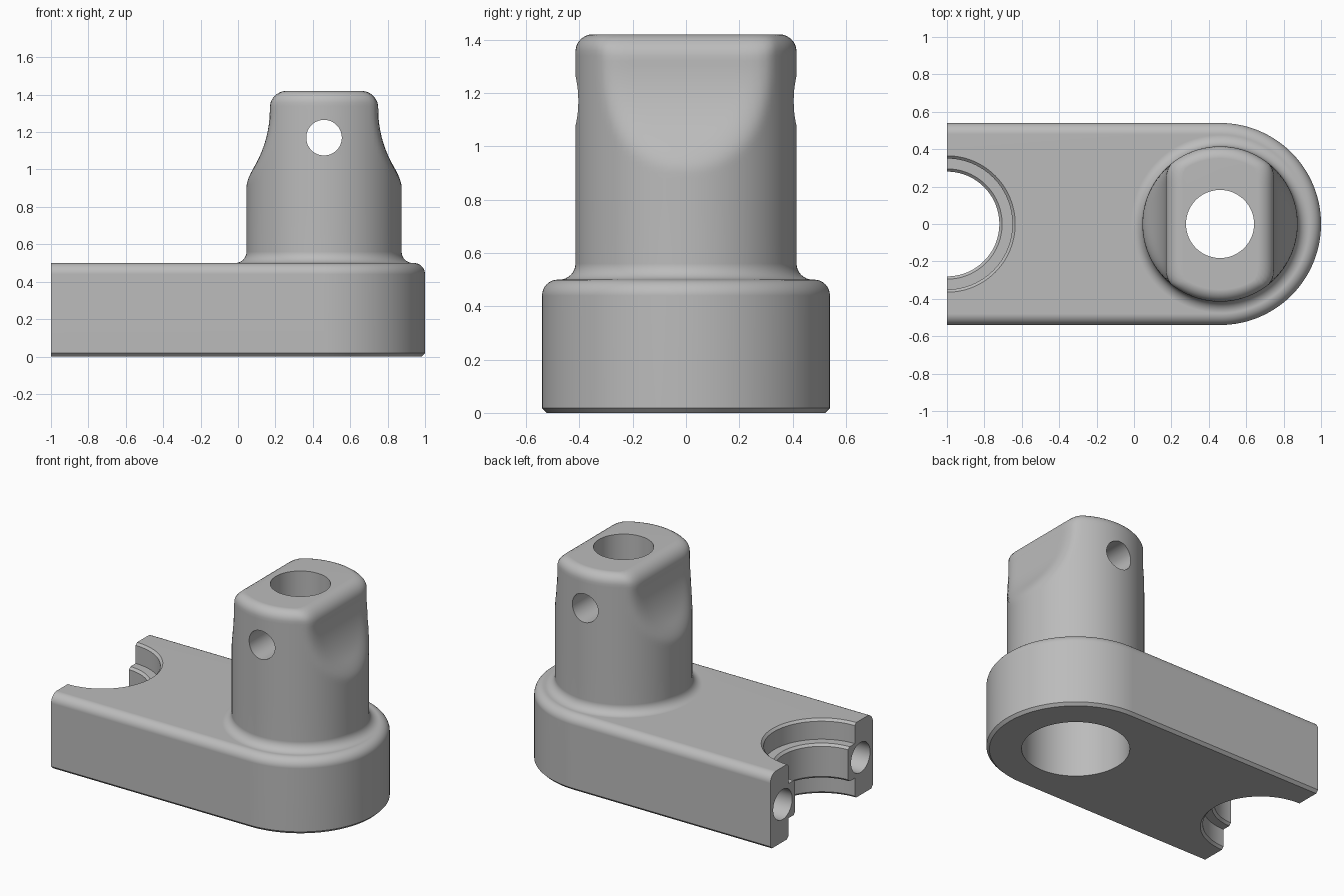
import bpy, bmesh, math
from mathutils import Matrix

if "Cube" in bpy.data.objects:
    bpy.data.objects.remove(bpy.data.objects["Cube"], do_unlink=True)

SEG = 96
POST_X = 0.46        # axis of the post and rounded end
END_X = -1.0         # flat cut end
TOP = 1.42

steel = bpy.data.materials.new("plain_grey")
steel.use_nodes = True
grey = (0.5, 0.5, 0.5, 1)
steel.diffuse_color = grey
steel.node_tree.nodes["Principled BSDF"].inputs["Base Color"].default_value = grey


def loft(name, rings):
    """Skin a stack of equal-length point rings and cap both ends."""
    bm = bmesh.new()
    rows = [[bm.verts.new(p) for p in ring] for ring in rings]
    n = len(rows[0])
    for a, b in zip(rows, rows[1:]):
        for i in range(n):
            j = (i + 1) % n
            bm.faces.new((a[i], a[j], b[j], b[i]))
    bm.faces.new(rows[0][::-1])
    bm.faces.new(rows[-1])
    bmesh.ops.recalc_face_normals(bm, faces=bm.faces)
    mesh = bpy.data.meshes.new(name)
    bm.to_mesh(mesh)
    bm.free()
    mesh.materials.append(steel)
    obj = bpy.data.objects.new(name, mesh)
    bpy.context.collection.objects.link(obj)
    return obj


def lathe(name, profile, x):
    """Turn a (radius, z) profile about a vertical axis."""
    turn = [2 * math.pi * i / SEG for i in range(SEG)]
    return loft(name, [[(x + r * math.cos(a), r * math.sin(a), z) for a in turn]
                       for r, z in profile])


def rod(name, radius, length, centre, axis):
    obj = lathe(name, [(radius, -length / 2), (radius, length / 2)], 0)
    obj.data.transform(Matrix.Translation(centre) @ Matrix.Rotation(math.pi / 2, 4, axis))
    return obj


def combine(target, other, operation):
    mod = target.modifiers.new(operation.lower(), 'BOOLEAN')
    mod.operation, mod.solver, mod.object = operation, 'EXACT', other
    bpy.context.view_layer.objects.active = target
    bpy.ops.object.modifier_apply(modifier=mod.name)
    bpy.data.objects.remove(other, do_unlink=True)


def inset(f, z):
    """Inward shift of a rounded top edge of radius f at height z."""
    d = min(f, max(0, z - (TOP - f)))
    return f - math.sqrt(max(0, f * f - d * d))


def soft_min(a, b, k=0.045):
    t = max(k - abs(a - b), 0) / k
    return min(a, b) - t * t * k / 4


# arm: half-round end, rounded top edge, chamfered underside
def arm_ring(cut, z):
    r = 0.54 - cut
    arc = [-math.pi / 2 + math.pi * i / SEG for i in range(SEG + 1)]
    return ([(END_X, -r, z)]
            + [(POST_X + r * math.cos(a), r * math.sin(a), z) for a in arc]
            + [(END_X, r, z)])


ROUND = 0.06
quarter = [math.pi / 2 * i / 8 for i in range(9)]
body = loft("link_arm", [arm_ring(0.018, 0), arm_ring(0, 0.018)] + [
    arm_ring(ROUND * (1 - math.cos(q)), 0.5 - ROUND + ROUND * math.sin(q)) for q in quarter])


# post: flared foot, concave scoops on both x sides, rounded top
def post_ring(z, radius):
    half = 2.0
    if z > 0.8:
        d = max(0, 1.32 - z)
        half = 0.89 - math.sqrt(0.36 - d * d) - inset(0.09, z)
    ring = []
    for i in range(SEG):
        a = 2 * math.pi * (i + 0.5) / SEG
        r = soft_min(radius, half / max(abs(math.cos(a)), 0.001))
        ring.append((POST_X + r * math.cos(a), r * math.sin(a), z))
    return ring


POST_R = 0.415
rows = [post_ring(0.3, POST_R + ROUND)]
rows += [post_ring(0.5 + ROUND * (1 - math.cos(q)), POST_R + ROUND * (1 - math.sin(q)))
         for q in quarter]
rows += [post_ring(0.8 + 0.52 * i / 26, POST_R) for i in range(27)]
for q in quarter[1:]:
    z = 1.32 + 0.1 * math.sin(q)
    rows.append(post_ring(z, POST_R - inset(0.065, z)))
combine(body, loft("post", rows), 'UNION')

# stepped vertical bore through the post
combine(body, lathe("post_bore", [(0.327, -0.1), (0.327, 0.85), (0.182, 0.85), (0.182, 1.6)],
                    POST_X), 'DIFFERENCE')
# cross pin hole
combine(body, rod("pin_hole", 0.095, 1.4, (POST_X, 0, 1.17), 'X'), 'DIFFERENCE')

# half bore at the cut end with an inner lip, mirrored about mid height
half_bore = [(0.38, -0.015), (0.365, 0), (0.35, 0.015), (0.35, 0.135), (0.295, 0.135), (0.28, 0.15)]
end_bore = half_bore + [(r, 0.5 - z) for r, z in reversed(half_bore)]
combine(body, lathe("end_bore", end_bore, END_X), 'DIFFERENCE')

# clamp screw holes in the cut face
for side in (-1, 1):
    combine(body, rod("screw_hole", 0.1, 1.0, (END_X, side * 0.41, 0.25), 'Y'), 'DIFFERENCE')

# smooth shading with crisp edges
bpy.ops.object.select_all(action='DESELECT')
body.select_set(True)
bpy.context.view_layer.objects.active = body
bpy.ops.object.shade_smooth_by_angle(angle=math.radians(30))
normals = body.modifiers.new("even_normals", 'WEIGHTED_NORMAL')
normals.keep_sharp = True
